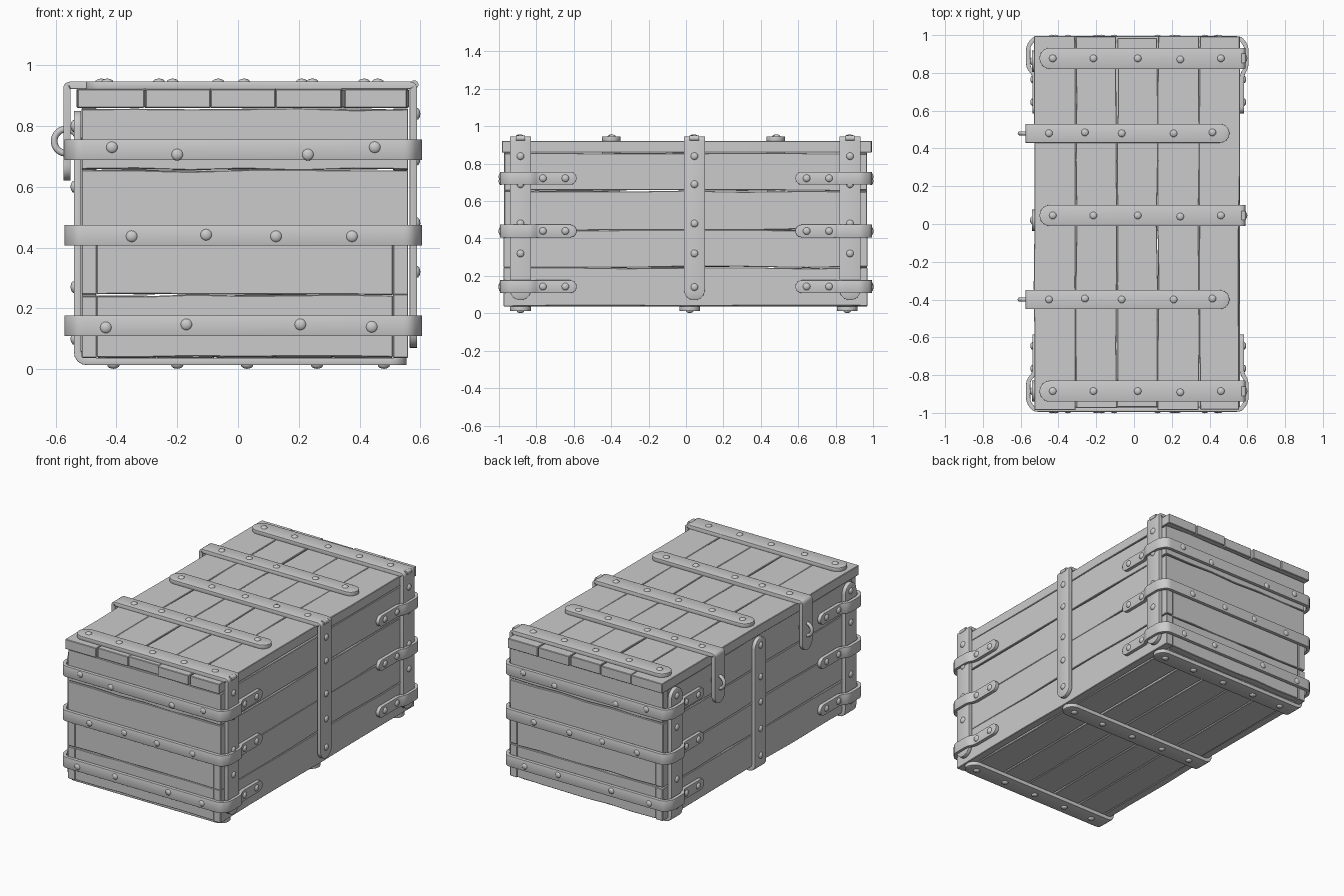
import bpy, bmesh, math, random
from mathutils import Vector, Matrix

if "Cube" in bpy.data.objects:
    bpy.data.objects.remove(bpy.data.objects["Cube"])
random.seed(4)


def finish(bm, name, smooth=True):
    bmesh.ops.recalc_face_normals(bm, faces=bm.faces[:])
    me = bpy.data.meshes.new(name)
    bm.to_mesh(me)
    bm.free()
    ob = bpy.data.objects.new(name, me)
    bpy.context.collection.objects.link(ob)
    if smooth:
        bpy.ops.object.select_all(action='DESELECT')
        ob.select_set(True)
        bpy.context.view_layer.objects.active = ob
        bpy.ops.object.shade_smooth_by_angle(angle=math.radians(35))
    return ob


def bevel(ob, width, segments=1):
    m = ob.modifiers.new("edge", 'BEVEL')
    m.width, m.segments = width, segments
    m.limit_method, m.angle_limit = 'ANGLE', math.radians(40)


def plank(name, lo, hi, along, across, wobble=0.004, cuts=7):
    """Board whose long edges waver slightly."""
    bm = bmesh.new()
    thick = 3 - along - across
    rings = []
    for i in range(cuts):
        t = i / (cuts - 1)
        ring = []
        shift = [random.uniform(-wobble, wobble) for _ in range(2)]
        for a, b in ((0, 0), (1, 0), (1, 1), (0, 1)):
            p = [0, 0, 0]
            p[along] = lo[along] + t * (hi[along] - lo[along])
            p[across] = (lo, hi)[a][across] + shift[a]
            p[thick] = (lo, hi)[b][thick]
            ring.append(bm.verts.new(p))
        rings.append(ring)
    for r, s in zip(rings, rings[1:]):
        for k in range(4):
            bm.faces.new((r[k], r[(k + 1) % 4], s[(k + 1) % 4], s[k]))
    bm.faces.new(rings[0])
    bm.faces.new(rings[-1])
    bevel(finish(bm, name, False), 0.003)


def fillet(pts, radius):
    """Round the inner corners of a path."""
    pts = [Vector(p) for p in pts]
    out = [pts[0]]
    for a, p, b in zip(pts, pts[1:], pts[2:]):
        r = min(radius, (a - p).length * .45, (b - p).length * .45)
        s, e = p + (a - p).normalized() * r, p + (b - p).normalized() * r
        for i in range(5):
            t = i / 4
            out.append(s * (1 - t) ** 2 + p * 2 * t * (1 - t) + e * t * t)
    return out + [pts[-1]]


def strap(name, pts, side, width, thick, radius):
    """Metal strap along a path, with round ends."""
    path = fillet(pts, radius)
    r = width / 2
    d0 = (path[0] - path[1]).normalized()
    d1 = (path[-1] - path[-2]).normalized()
    rows = [(p, r) for p in path]
    rows[0] = (path[0] - d0 * r, r)
    rows[-1] = (path[-1] - d1 * r, r)
    arc = [math.radians(a) for a in (15, 30, 45, 60, 75, 86)]
    head = [(path[0] - d0 * r * (1 - math.sin(a)), r * math.cos(a)) for a in reversed(arc)]
    tail = [(path[-1] - d1 * r * (1 - math.sin(a)), r * math.cos(a)) for a in arc]
    bm = bmesh.new()
    side = Vector(side)
    vs = [(bm.verts.new(p + side * w), bm.verts.new(p - side * w)) for p, w in head + rows + tail]
    for a, b in zip(vs, vs[1:]):
        bm.faces.new((a[0], a[1], b[1], b[0]))
    ob = finish(bm, name)
    m = ob.modifiers.new("thickness", 'SOLIDIFY')
    m.thickness, m.offset, m.use_even_offset = thick, 0, True
    bevel(ob, 0.004, 2)


def rivets(name, points, normal):
    """Low domes sitting on a strap."""
    bm = bmesh.new()
    rot = Vector(normal).to_track_quat('Z', 'Y').to_matrix().to_4x4()
    for p in points:
        mat = Matrix.Translation(p) @ rot @ Matrix.Diagonal((1, 1, .6, 1))
        bmesh.ops.create_uvsphere(bm, u_segments=16, v_segments=8, radius=.02, matrix=mat)
    finish(bm, name)


# Wall planks in four rows; the corner overlap alternates by row
rows = [.037, .245, .445, .655, .858]
g = .002
for i, (z0, z1) in enumerate(zip(rows, rows[1:])):
    wide = i > 1
    x0, x1 = (-.515, .56) if wide else (-.465, .51)
    y0, y1 = (-.925, .92) if wide else (-.975, .97)
    for label, a, b in (("left", -.515, -.465), ("right", .51, .56)):
        plank(label + "_wall_plank", (a, y0, z0 + g), (b, y1, z1 - g), 1, 2)
    for label, a, b in (("front", -.972, -.925), ("back", .92, .967)):
        plank(label + "_wall_plank", (x0, a, z0 + g), (x1, b, z1 - g), 0, 2)

# Floor planks
for i in range(5):
    a = -.465 + i * .195
    plank("floor_plank", (a + .004, -.925, .037), (a + .191, .92, .08), 1, 0)

# Lid planks
seams = [-.53, -.31, -.09, .125, .345, .56]
ends = [(-.985, .995), (-.975, .993), (-.968, .985), (-.985, .995), (-.983, .993)]
for (a, b), (y0, y1) in zip(zip(seams, seams[1:]), ends):
    plank("lid_plank", (a + g, y0, .86), (b - g, y1, .922), 1, 0)

# Hinge straps: over the lid and down the right side
for y in (-.885, .045, .877):
    strap("hinge_strap", [(-.50, y, .934), (.577, y, .934), (.577, y, .07)], (0, 1, 0), .112, .024, .012)
    rivets("lid_rivets", [(x, y + dy, .944) for x, dy in
           ((-.43, 0), (-.215, 0), (.02, 0), (.245, -.006), (.46, 0))], (0, 0, 1))
    rivets("hinge_rivets", [(.588, y, z) for z in (.84, .69, .48, .32, .14)], (1, 0, 0))
    bm = bmesh.new()
    bmesh.ops.create_cone(bm, cap_ends=True, segments=16, radius1=.014, radius2=.014, depth=.05,
                          matrix=Matrix.Translation((.58, y, .936)) @ Matrix.Rotation(math.pi / 2, 4, 'X'))
    finish(bm, "hinge_pin")

# Base straps: under the floor and up the left side
for y in (-.885, .02, .862):
    strap("base_strap", [(.555, y, .025), (-.528, y, .025), (-.528, y, .85)], (0, 1, 0), .112, .024, .035)
    rivets("base_rivets", [(x, y, .013) for x in (-.41, -.2, .03, .26, .48)], (0, 0, -1))
    rivets("left_rivets", [(-.539, y, z) for z in (.80, .60, .44, .27, .10)], (-1, 0, 0))

# Hasps: across the lid, hanging down the left side, each with a ring
for y in (-.40, .48):
    strap("hasp_strap", [(.505, y, .934), (-.563, y, .934), (-.563, y, .62)], (0, 1, 0), .10, .024, .012)
    rivets("hasp_rivets", [(x, y + dy, .944) for x, dy in
           ((-.45, 0), (-.26, .005), (-.065, 0), (.21, 0), (.415, .005))], (0, 0, 1))
    bpy.ops.mesh.primitive_torus_add(location=(-.565, y, .75), rotation=(math.pi / 2, 0, 0),
                                     major_radius=.04, minor_radius=.011,
                                     major_segments=32, minor_segments=12)
    bpy.context.object.name = "hasp_ring"
    bpy.ops.object.shade_smooth()

# Bands wrapping both ends, bulging over the corner straps
half = [(.572, -.585), (.572, -.79), (.595, -.83), (.595, -.94), (.565, -.983),
        (-.53, -.983), (-.56, -.94), (-.56, -.83), (-.527, -.79), (-.527, -.585)]
end_rivets = {.722: ((-.415, .73), (-.2, .706), (.23, .706), (.45, .73)),
              .44: ((-.35, .437), (-.105, .442), (.125, .437), (.375, .437)),
              .143: ((-.435, .137), (-.17, .147), (.205, .147), (.44, .139))}
for s, label in ((1, "front"), (-1, "back")):
    for z, spots in end_rivets.items():
        strap(label + "_band", [(x, s * y, z) for x, y in half], (0, 0, 1), .068, .022, .02)
        rivets(label + "_band_rivets", [(x, -s * .99, zz) for x, zz in spots], (0, -s, 0))
        rivets(label + "_band_right_rivets", [(.582, s * y, z) for y in (-.765, -.645)], (1, 0, 0))
        rivets(label + "_band_left_rivets", [(-.537, s * y, z) for y in (-.765, -.645)], (-1, 0, 0))
